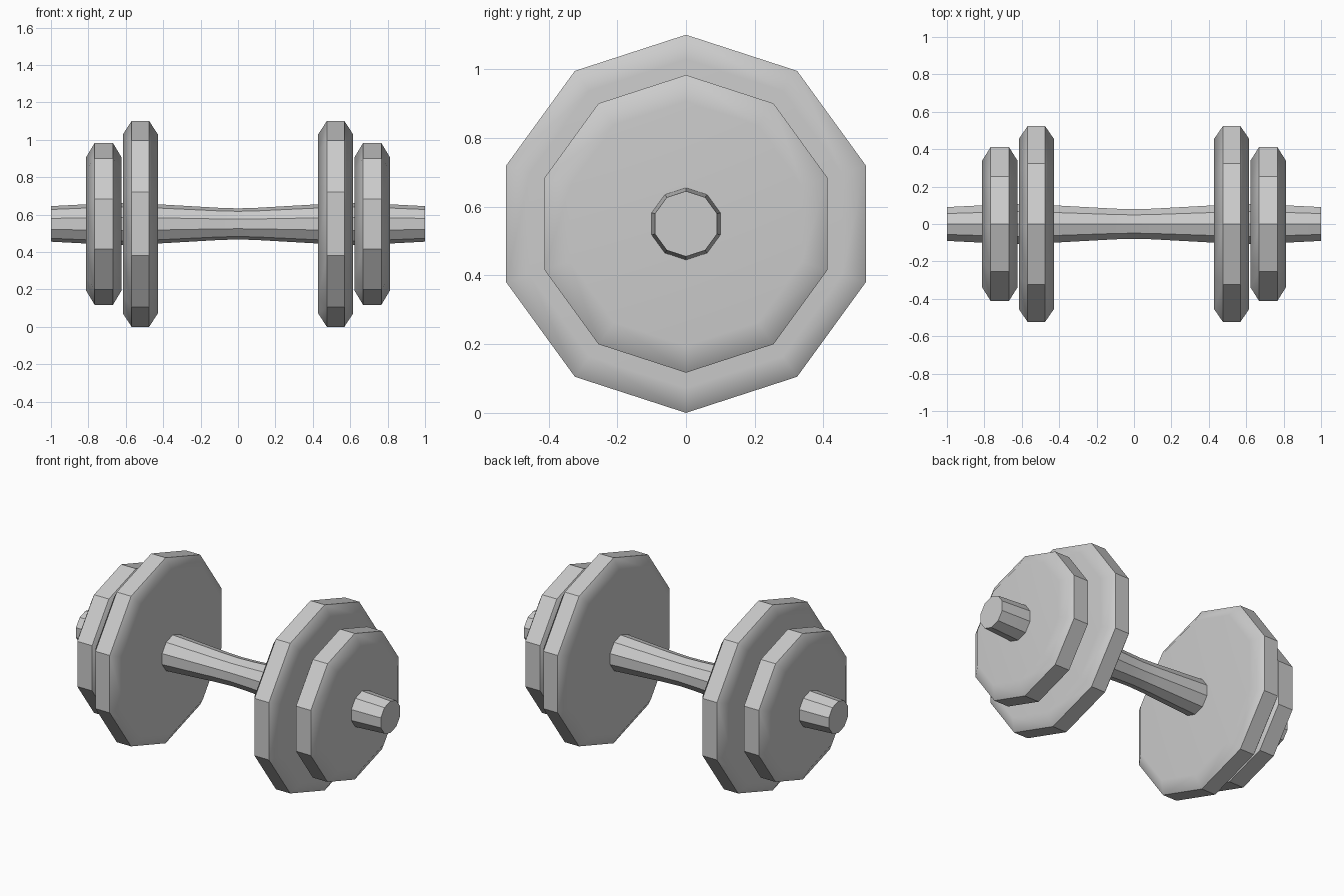
import bpy, bmesh, math

if "Cube" in bpy.data.objects:
    bpy.data.objects.remove(bpy.data.objects["Cube"])

SIDES = 10
AXIS_Z = 0.55


def lathe(name, profile, mirror=False):
    """Spin (x, radius) rings around the x axis and cap both ends."""
    bm = bmesh.new()
    rings = []
    for x, r in profile:
        rings.append([bm.verts.new((x,
                                    r * math.sin(2 * math.pi * i / SIDES),
                                    r * math.cos(2 * math.pi * i / SIDES)))
                      for i in range(SIDES)])
    for a, b in zip(rings, rings[1:]):
        for i in range(SIDES):
            j = (i + 1) % SIDES
            bm.faces.new((a[i], a[j], b[j], b[i]))
    bm.faces.new(rings[0])
    bm.faces.new(rings[-1])
    bmesh.ops.recalc_face_normals(bm, faces=bm.faces)
    mesh = bpy.data.meshes.new(name)
    bm.to_mesh(mesh)
    bm.free()
    obj = bpy.data.objects.new(name, mesh)
    bpy.context.collection.objects.link(obj)
    obj.location.z = AXIS_Z

    # soft bevels, crisp facets
    bpy.ops.object.select_all(action='DESELECT')
    obj.select_set(True)
    bpy.context.view_layer.objects.active = obj
    bpy.ops.object.shade_smooth_by_angle(angle=math.radians(35))
    if mirror:
        obj.modifiers.new("mirror", 'MIRROR').use_clip = False
    weighted = obj.modifiers.new("weighted_normals", 'WEIGHTED_NORMAL')
    weighted.keep_sharp = True
    return obj


def plate(name, x0, x1, radius, face_radius, bevel=0.047):
    """Bevelled weight plate, mirrored to the other end of the bar."""
    return lathe(name, [(x0, face_radius), (x0 + bevel, radius),
                        (x1 - bevel, radius), (x1, face_radius)], mirror=True)


# handle bar: waisted in the middle, tapering to the ends
half = [(0.1, 0.086), (0.43, 0.105), (0.62, 0.112), (0.81, 0.105), (1.0, 0.095)]
lathe("handle_bar", [(-x, r) for x, r in reversed(half)] + [(0, 0.083)] + half)

# weight plates
plate("large_plates", 0.428, 0.616, 0.55, 0.478)
plate("small_plates", 0.622, 0.813, 0.433, 0.355)
